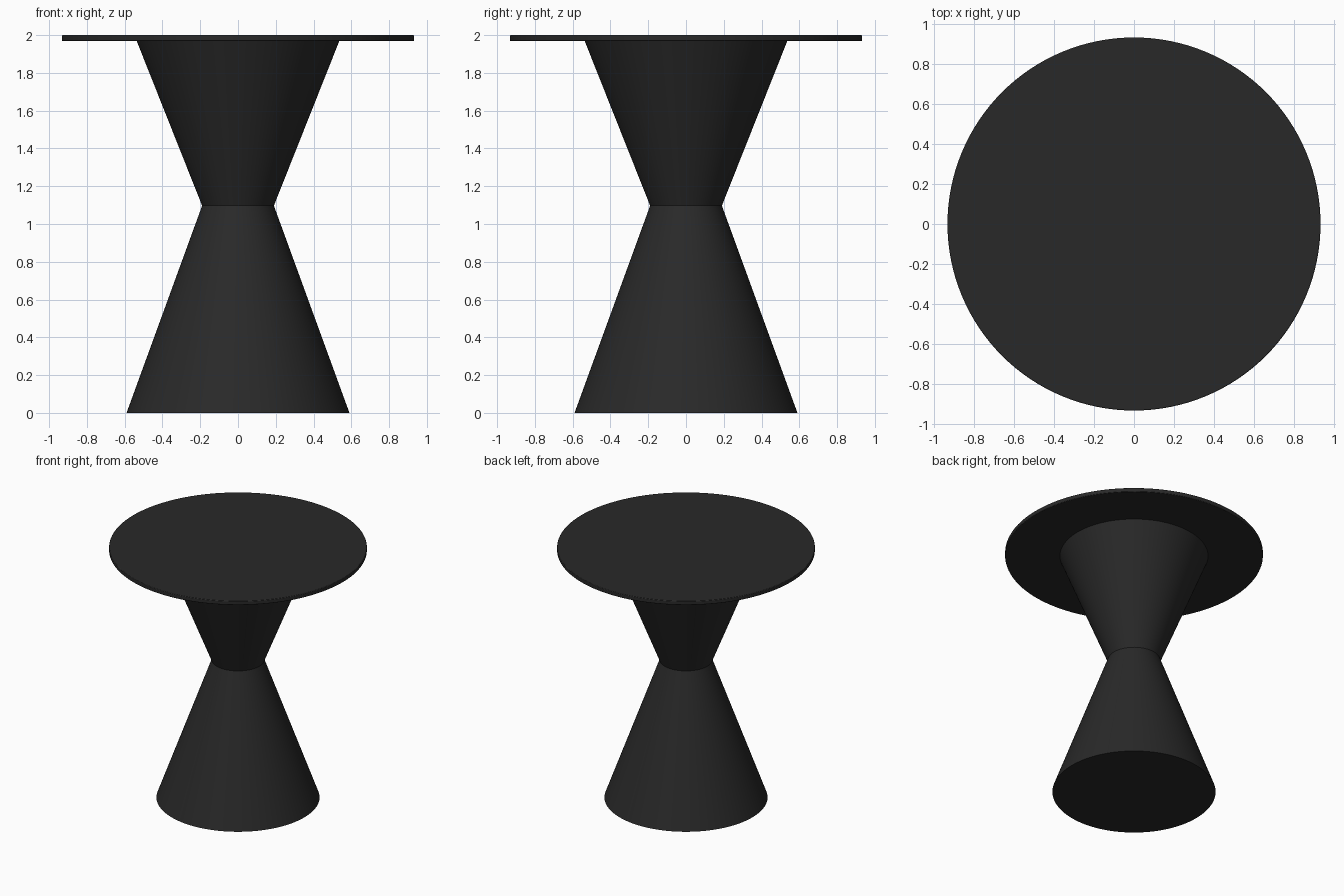
import bpy
import math

if "Cube" in bpy.data.objects:
    bpy.data.objects.remove(bpy.data.objects["Cube"])

SIDES = 128

mat = bpy.data.materials.new("matt_black")
mat.diffuse_color = (0.022, 0.022, 0.022, 1)
mat.use_nodes = True
mat.node_tree.nodes["Principled BSDF"].inputs["Base Color"].default_value = mat.diffuse_color


def frustum(name, r_bottom, r_top, z0, z1, bevel=0.0):
    """Closed round part between two heights, with an optional softened rim."""
    bpy.ops.mesh.primitive_cone_add(vertices=SIDES, radius1=r_bottom, radius2=r_top,
                                    depth=z1 - z0, location=(0, 0, (z0 + z1) / 2))
    ob = bpy.context.object
    ob.name = name
    ob.data.materials.append(mat)
    if bevel:
        mod = ob.modifiers.new("rim", 'BEVEL')
        mod.width = bevel
        mod.segments = 2
        mod.limit_method = 'ANGLE'
        mod.angle_limit = math.radians(40)
    bpy.ops.object.shade_smooth_by_angle(angle=math.radians(30))
    return ob


# Hourglass pedestal: two cones meeting at the waist
frustum("lower_cone", 0.59, 0.19, 0.0, 1.097)
frustum("upper_cone", 0.19, 0.536, 1.097, 1.968)

# Thin round top
frustum("table_top", 0.932, 0.932, 1.968, 2.0, bevel=0.004)
